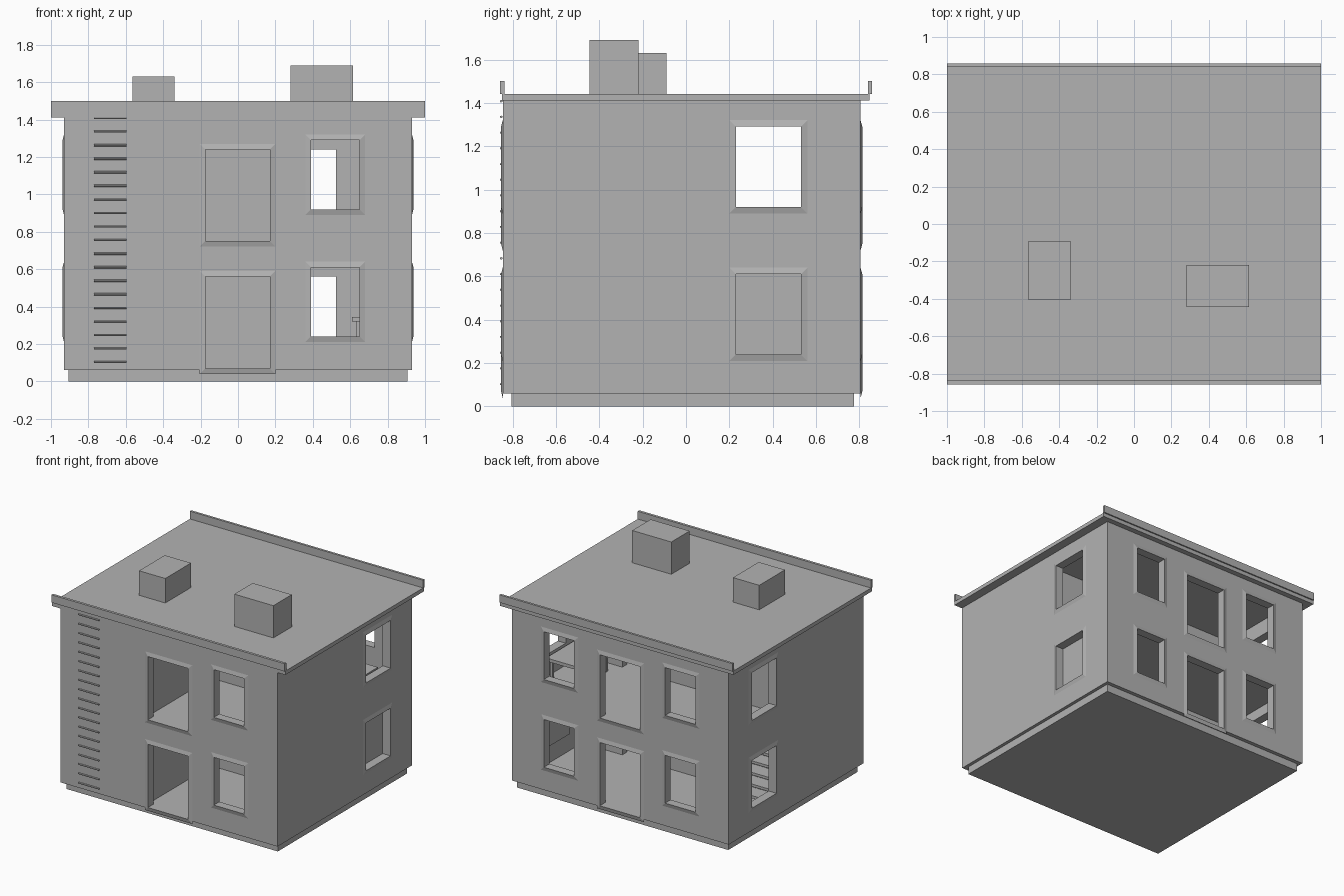
import bpy, bmesh, math
from mathutils import Vector

cube = bpy.data.objects.get("Cube")
if cube:
    bpy.data.objects.remove(cube, do_unlink=True)

grey = bpy.data.materials.new("plain_grey")
grey.use_nodes = True
colour = (0.45, 0.45, 0.45, 1)
grey.diffuse_color = colour
grey.node_tree.nodes["Principled BSDF"].inputs["Base Color"].default_value = colour


def finish(bm, name):
    bmesh.ops.recalc_face_normals(bm, faces=bm.faces)
    mesh = bpy.data.meshes.new(name)
    bm.to_mesh(mesh)
    bm.free()
    mesh.materials.append(grey)
    obj = bpy.data.objects.new(name, mesh)
    bpy.context.collection.objects.link(obj)
    return obj


def box(name, x, y, z):
    """Box from (low, high) pairs on each axis."""
    bm = bmesh.new()
    bmesh.ops.create_cube(bm, size=1)
    for v in bm.verts:
        v.co = Vector([(a + b) / 2 + c * (b - a) for (a, b), c in zip((x, y, z), v.co)])
    return finish(bm, name)


def place(axis, depth, u, z):
    """Point on a wall whose normal lies along the given axis."""
    return Vector((depth, u, z)) if axis == "x" else Vector((u, depth, z))


def wall(name, axis, outer, inner, span, height, openings):
    """Wall sheet with rectangular holes, extruded to its thickness."""
    bm = bmesh.new()
    us = sorted({*span, *[o[i] for o in openings for i in (0, 1)]})
    zs = sorted({*height, *[o[i] for o in openings for i in (2, 3)]})
    grid = {(u, z): bm.verts.new(place(axis, outer, u, z)) for u in us for z in zs}
    for a, b in zip(us, us[1:]):
        for c, d in zip(zs, zs[1:]):
            if not any(o[0] <= a and b <= o[1] and o[2] <= c and d <= o[3] for o in openings):
                bm.faces.new([grid[p] for p in ((a, c), (b, c), (b, d), (a, d))])
    bmesh.ops.delete(bm, geom=[v for v in bm.verts if not v.link_faces], context="VERTS")
    made = bmesh.ops.extrude_face_region(bm, geom=bm.faces[:], use_keep_orig=True)
    shift = place(axis, inner - outer, 0, 0)
    bmesh.ops.translate(bm, vec=shift, verts=[g for g in made["geom"] if isinstance(g, bmesh.types.BMVert)])
    bmesh.ops.recalc_face_normals(bm, faces=bm.faces)
    bmesh.ops.dissolve_limit(bm, angle_limit=math.radians(1), verts=bm.verts[:], edges=bm.edges[:])
    return finish(bm, name)


def trim(name, axis, outer, opening):
    """Shallow sloping surround, highest next to the opening."""
    a, b, c, d = opening
    out = math.copysign(0.008, outer)
    w = 0.03
    inner = ((a, c), (b, c), (b, d), (a, d))
    rim = ((a - w, c - w), (b + w, c - w), (b + w, d + w), (a - w, d + w))
    bm = bmesh.new()
    loops = [[bm.verts.new(place(axis, depth, u, z)) for u, z in pts]
             for depth, pts in ((outer, inner), (outer + out, inner), (outer, rim))]
    for low, high in ((0, 1), (1, 2), (2, 0)):
        for i in range(4):
            j = (i + 1) % 4
            bm.faces.new((loops[low][i], loops[low][j], loops[high][j], loops[high][i]))
    return finish(bm, name)


# Openings: the two storeys repeat
STOREY = 0.68
FRONT, BACK, SIDE, T = -0.845, 0.805, 0.93, 0.06


def both_storeys(*openings):
    return [(a, b, c + s, d + s) for s in (0, STOREY) for a, b, c, d in openings]


door = (-0.175, 0.17, 0.07, 0.56)
window = (0.39, 0.65, 0.24, 0.61)
window_mirror = (-0.65, -0.39, 0.24, 0.61)
side_openings = both_storeys((0.23, 0.53, 0.24, 0.61))
front_openings = both_storeys(door, window)
back_openings = both_storeys(door, window, window_mirror)

# Outer walls with their surrounds
rise = (0.06, 1.41)
for name, axis, outer, inner, span, holes in (
        ("front_wall", "y", FRONT, FRONT + T, (T - SIDE, SIDE - T), front_openings),
        ("back_wall", "y", BACK, BACK - T, (T - SIDE, SIDE - T), back_openings),
        ("left_wall", "x", SIDE, SIDE - T, (FRONT, BACK), side_openings),
        ("right_wall", "x", -SIDE, T - SIDE, (FRONT, BACK), side_openings)):
    wall(name, axis, outer, inner, span, rise, holes)
    for i, hole in enumerate(holes):
        trim(f"{name}_surround_{i + 1}", axis, outer, hole)

# Blind panel closing the lower window on one side
box("blind_panel", (0.855, 0.87), (0.2, 0.56), (0.21, 0.64))

# Plinth, floors and roof
inside_x, inside_y = (T - SIDE, SIDE - T), (FRONT + T, BACK - T)
box("plinth", (-0.905, 0.905), (-0.805, 0.775), (0, 0.06))
box("ground_floor", inside_x, inside_y, (0.05, 0.07))
box("upper_floor", inside_x, inside_y, (0.69, 0.75))
box("roof_slab", (-1, 1), (-0.845, 0.847), (1.41, 1.44))
box("front_parapet", (-1, 1), (-0.857, -0.837), (1.44, 1.5))
box("front_fascia", (-1, 1), (-0.849, -0.845), (1.41, 1.44))
box("back_parapet", (-1, 1), (0.839, 0.857), (1.44, 1.5))

# Chimneys
box("tall_chimney", (0.28, 0.615), (-0.445, -0.22), (1.44, 1.69))
box("short_chimney", (-0.565, -0.34), (-0.405, -0.09), (1.44, 1.63))

# Inner walls
wall("cross_wall", "y", -0.03, 0.03, inside_x, (0.07, 1.41), both_storeys((0.18, 0.525, 0.07, 0.56)))
box("front_room_wall", (-0.26, -0.21), (FRONT + T, -0.03), (0.07, 1.41))

# Furniture: a table on each storey and a shelf unit
for name, (x0, x1), (y0, y1), floor in (
        ("lower_table", (0.61, 0.85), (-0.55, -0.2), 0.07),
        ("upper_table", (0.55, 0.85), (0.12, 0.5), 0.75)):
    top = floor + (0.25 if floor < 0.5 else 0.14)
    box(name + "_top", (x0, x1), (y0, y1), (top, top + 0.025))
    for i, x in enumerate((x0 + 0.02, x1 - 0.04)):
        for j, y in enumerate((y0 + 0.02, y1 - 0.04)):
            box(f"{name}_leg_{i}{j}", (x, x + 0.02), (y, y + 0.02), (floor, top))
for i in range(5):
    z = 0.1 + i * 0.09
    box(f"shelf_{i + 1}", (-0.85, -0.5), (0.03, 0.15), (z, z + 0.02))

# Ladder rungs on the front
for i in range(19):
    bm = bmesh.new()
    bmesh.ops.create_cone(bm, cap_ends=True, segments=8, radius1=0.006, radius2=0.006, depth=0.175)
    for v in bm.verts:
        x, y, z = v.co
        v.co = Vector((z - 0.6825, y - 0.852, x + 0.103 + i * 0.0725))
    finish(bm, f"ladder_rung_{i + 1}")
